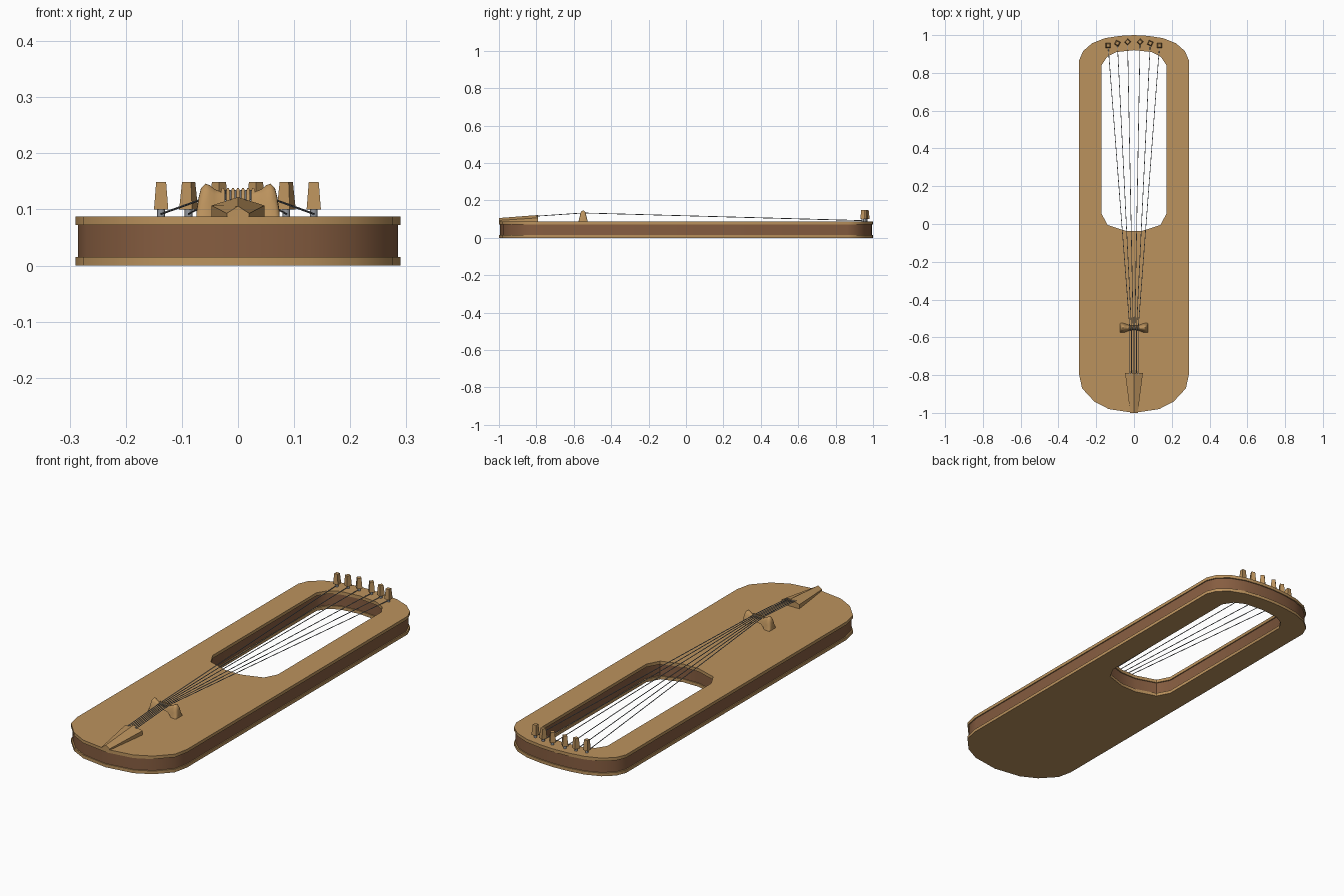
import bpy, bmesh, math
from mathutils import Vector

if "Cube" in bpy.data.objects:
    bpy.data.objects.remove(bpy.data.objects["Cube"])


def material(name, rgb):
    m = bpy.data.materials.new(name)
    m.diffuse_color = (*rgb, 1)
    m.use_nodes = True
    m.node_tree.nodes["Principled BSDF"].inputs["Base Color"].default_value = m.diffuse_color
    return m


LIGHT = material("light wood", (0.50, 0.29, 0.11))
DARK = material("dark wood", (0.24, 0.11, 0.052))
METAL = material("grey string", (0.30, 0.32, 0.35))


def finish(name, bm, mat, smooth=None):
    bmesh.ops.recalc_face_normals(bm, faces=bm.faces[:])
    me = bpy.data.meshes.new(name)
    bm.to_mesh(me)
    bm.free()
    me.materials.append(mat)
    ob = bpy.data.objects.new(name, me)
    bpy.context.collection.objects.link(ob)
    if smooth:
        bpy.ops.object.select_all(action='DESELECT')
        ob.select_set(True)
        bpy.context.view_layer.objects.active = ob
        bpy.ops.object.shade_smooth_by_angle(angle=math.radians(smooth))
    return ob


def mirrored(half):
    return half + [(-x, y) for x, y in reversed(half) if x > 0.001]


def inset(pts, d):
    # positive d shrinks the outline about its own centre
    ys = [p[1] for p in pts]
    cy, hy = (max(ys) + min(ys)) / 2, (max(ys) - min(ys)) / 2
    hx = max(p[0] for p in pts)
    return [(x * (hx - d) / hx, cy + (y - cy) * (hy - d) / hy) for x, y in pts]


OUTER = mirrored([(0, 1), (0.075, 0.996), (0.153, 0.984), (0.222, 0.957),
                  (0.27, 0.915), (0.29, 0.868), (0.29, -0.80), (0.275, -0.87),
                  (0.21, -0.94), (0.133, -0.98), (0, -1)])
HOLE = mirrored([(0, 0.92), (0.095, 0.91), (0.142, 0.885), (0.172, 0.84),
                 (0.172, 0.055), (0.14, -0.005), (0.042, -0.037)])


def plate(name, d, z0, z1, mat):
    # flat board with the arm opening cut through
    bm = bmesh.new()
    for pts in (inset(OUTER, d), inset(HOLE, -d)):
        vs = [bm.verts.new((x, y, z0)) for x, y in pts]
        for i, v in enumerate(vs):
            bm.edges.new((v, vs[(i + 1) % len(vs)]))
    bmesh.ops.triangle_fill(bm, edges=bm.edges[:], use_beauty=True, normal=(0, 0, 1))
    r = bmesh.ops.extrude_face_region(bm, geom=bm.faces[:])
    for g in r["geom"]:
        if isinstance(g, bmesh.types.BMVert):
            g.co.z = z1
    finish(name, bm, mat, 40)


plate("back_board", 0, 0, 0.015, LIGHT)
plate("body_sides", 0.005, 0.015, 0.072, DARK)
plate("sound_board", 0, 0.072, 0.087, LIGHT)


def loft(name, rings, mat, smooth=None):
    bm = bmesh.new()
    vs = [[bm.verts.new(p) for p in r] for r in rings]
    n = len(rings[0])
    for a, b in zip(vs, vs[1:]):
        for i in range(n):
            j = (i + 1) % n
            bm.faces.new((a[i], a[j], b[j], b[i]))
    bm.faces.new(vs[0])
    bm.faces.new(vs[-1])
    return finish(name, bm, mat, smooth)


# tailpiece: ridged wedge
def tail_ring(y, w, zs, zt):
    return [(-w, y, 0.087), (w, y, 0.087), (w, y, zs), (0, y, zt), (-w, y, zs)]


loft("tailpiece", [tail_ring(-1.0, 0.02, 0.093, 0.106),
                   tail_ring(-0.79, 0.047, 0.107, 0.122)], LIGHT)

# bridge: two humped feet with a thin saddle: x, bottom z, top z, half depth
BY = -0.55
half = [(0.074, 0.087, 0.098, 0.024), (0.070, 0.087, 0.122, 0.025),
        (0.066, 0.087, 0.138, 0.025), (0.058, 0.087, 0.146, 0.025),
        (0.050, 0.087, 0.143, 0.024), (0.042, 0.088, 0.136, 0.021),
        (0.034, 0.095, 0.133, 0.017), (0.020, 0.103, 0.131, 0.013),
        (0.0, 0.106, 0.131, 0.012)]
rings = []
for x, zb, zt, d in half + [(-s[0], *s[1:]) for s in reversed(half[:-1])]:
    h = zt - zb
    side = [(d, 0), (d * 0.75, 0.4), (d * 0.55, 0.8), (d * 0.3, 0.96)]
    prof = side + [(0, 1)] + [(-y, f) for y, f in reversed(side)]
    rings.append([(x, BY + y, zb + f * h) for y, f in prof])
loft("bridge", rings, LIGHT, 45)

# small teeth between the strings
for i in range(7):
    x = (i - 3) * 0.009
    loft("bridge_tooth", [[(x + sx * w, BY + sy * d, z) for sx, sy in
                           ((-1, -1), (1, -1), (1, 1), (-1, 1))]
                          for z, w, d in ((0.126, 0.0032, 0.007), (0.135, 0.0028, 0.005),
                                          (0.138, 0.0015, 0.003))], LIGHT)


def rod(name, pts, r, mat, sides=6):
    rs = []
    for i, p in enumerate(pts):
        t = (Vector(pts[min(i + 1, len(pts) - 1)]) - Vector(pts[max(i - 1, 0)])).normalized()
        u = t.cross(Vector((1, 0, 0))).normalized()
        v = t.cross(u)
        rs.append([Vector(p) + r * (u * math.cos(a) + v * math.sin(a))
                   for a in (math.tau * k / sides for k in range(sides))])
    return loft(name, rs, mat, 70)


# pegs and strings
pegs = [(-0.137, 0.945), (-0.088, 0.957), (-0.034, 0.964),
        (0.032, 0.964), (0.086, 0.957), (0.135, 0.945)]
for i, (x, y) in enumerate(pegs):
    rod("peg_post", [(x, y, 0.08), (x, y, 0.102)], 0.007, METAL, 8)
    turn = 45 if i in (0, 5) else (20 if i in (1, 4) else 0)
    loft("peg_head", [[(x + r * math.cos(math.radians(turn + 90 * k)),
                        y + r * math.sin(math.radians(turn + 90 * k)), z)
                       for k in range(4)]
                      for z, r in ((0.100, 0.018), (0.149, 0.0125))], LIGHT)
    bx = (i - 2.5) * 0.009
    rod("string", [(bx, -0.80, 0.116), (bx, BY, 0.133), (x, y, 0.092)], 0.0019, METAL)
